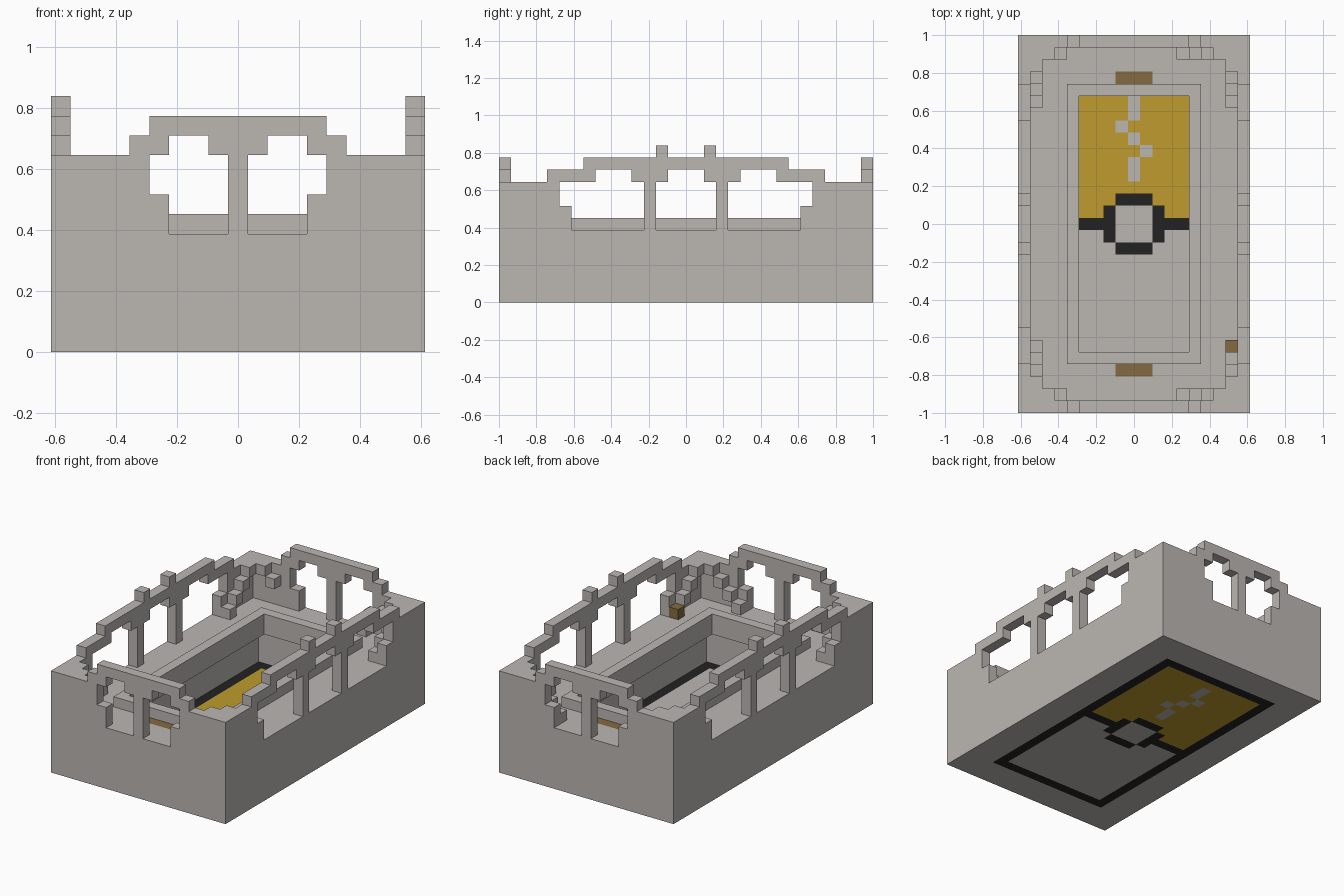
import bpy
import bmesh
from itertools import product

U = 2 / 31                      # edge of one block
HX, HY = 9, 15                  # half counts of blocks across and along

if "Cube" in bpy.data.objects:
    bpy.data.objects.remove(bpy.data.objects["Cube"], do_unlink=True)


def material(name, rgb):
    m = bpy.data.materials.new(name)
    m.use_nodes = True
    m.diffuse_color = (*rgb, 1)
    m.node_tree.nodes["Principled BSDF"].inputs["Base Color"].default_value = (*rgb, 1)
    return m


MATS = {
    "stone": material("pale stone", (0.50, 0.475, 0.45)),
    "gold": material("golden turf", (0.52, 0.33, 0.026)),
    "black": material("black line", (0.016, 0.016, 0.016)),
    "wood": material("brown wood", (0.23, 0.145, 0.055)),
}

parts = {}
taken = set()


def add(part, cells, colour="stone"):
    """Add blocks to a part, skipping any place already filled."""
    store = parts.setdefault(part, {})
    for c in cells:
        if c not in taken:
            taken.add(c)
            store[c] = colour


def span(a, b):
    return range(a, b + 1)


def box(xs, ys, zs):
    return product(xs, ys, zs)


# Pitch: floor slab with border, halfway line, centre ring and zigzag stripe
zigzag = {(0, 10), (0, 9), (-1, 8), (0, 7), (1, 6), (0, 5), (0, 4)}


def pitch_colour(i, j):
    a, b = abs(i), abs(j)
    if a == 6 or b == 12:
        return "black"
    if max(a, b) == 2 and min(a, b) <= 1:
        return "black"
    if b == 0 and a > 2:
        return "black"
    if j > 0 and not (a <= 1 and b <= 1) and (i, j) not in zigzag:
        return "gold"
    return "stone"


for i, j in product(span(-6, 6), span(-12, 12)):
    add("pitch", [(i, j, 0)], pitch_colour(i, j))

# Wooden benches set flush in the deck at both ends
for end in (-1, 1):
    add("end_bench", box(span(-1, 1), [12 * end], [5]), "wood")

# Solid base around the pit, with the deck overhanging the pitch
add("base", [(i, j, k) for i, j, k in box(span(-HX, HX), span(-HY, HY), span(0, 5))
             if abs(i) > 6 or abs(j) > 12 or (k == 5 and (abs(i) > 4 or abs(j) > 10))])

# Raised kerb around the pit
add("pit_kerb", [(i, j, 6) for i, j in product(span(-5, 5), span(-11, 11))
                 if abs(i) == 5 or abs(j) == 11])


# Walls: stepped top outline with stepped windows cut out
def end_wall(a, k):
    top = 12 if a <= 4 else 11 if a <= 5 else 10
    if k in (6, 7):
        hole = 1 <= a <= 3
    elif k in (8, 9):
        hole = 1 <= a <= 4
    else:
        hole = k == 10 and 2 <= a <= 3
    return k < top and not hole


def side_wall(b, k):
    top = 13 if b == 2 else 12 if b <= 8 else 11 if b <= 11 else 10
    if k in (6, 7):
        hole = b <= 2 or 4 <= b <= 9
    elif k in (8, 9):
        hole = b <= 2 or 4 <= b <= 10
    else:
        hole = k == 10 and (b <= 1 or 5 <= b <= 7)
    return k < top and not hole


for s in (-1, 1):
    add("front_wall" if s < 0 else "back_wall",
        [(i, HY * s, k) for i, k in product(span(-HX, HX), span(6, 12))
         if end_wall(abs(i), k)])
    add("left_wall" if s > 0 else "right_wall",
        [(HX * s, j, k) for j, k in product(span(-HY, HY), span(6, 12))
         if side_wall(abs(j), k)])

# Wooden crate that starts one of the stairs
add("crate", [(8, -10, 6)], "wood")

# Corner stairs climbing along the walls to a block in each corner
for sx, sy in product((-1, 1), (-1, 1)):
    add("corner_stairs", [(8 * sx, 14 * sy, 9)])
    add("corner_stairs", [(8 * sx, j * sy, j - 4) for j in span(10, 13)])
    first = 4 if sx > 0 else 6
    add("corner_stairs", [(i * sx, 14 * sy, i + 2) for i in span(first, 7)])


# Turn every part into a mesh that keeps only exposed block faces
def build(name, cells):
    bm = bmesh.new()
    verts = {}
    slots = sorted(set(cells.values()))

    def vert(p):
        if p not in verts:
            verts[p] = bm.verts.new(((p[0] - 0.5) * U, (p[1] - 0.5) * U, p[2] * U))
        return verts[p]

    for cell, colour in cells.items():
        for axis, side in product(range(3), (0, 1)):
            beside = list(cell)
            beside[axis] += 2 * side - 1
            if tuple(beside) in taken:
                continue
            u, v = (axis + 1) % 3, (axis + 2) % 3
            loop = []
            for du, dv in ((0, 0), (1, 0), (1, 1), (0, 1)):
                p = list(cell)
                p[axis] += side
                p[u] += du
                p[v] += dv
                loop.append(vert(tuple(p)))
            face = bm.faces.new(loop if side else loop[::-1])
            face.material_index = slots.index(colour)
    mesh = bpy.data.meshes.new(name)
    bm.to_mesh(mesh)
    bm.free()
    for s in slots:
        mesh.materials.append(MATS[s])
    bpy.context.collection.objects.link(bpy.data.objects.new(name, mesh))


for part, cells in parts.items():
    build(part, cells)
